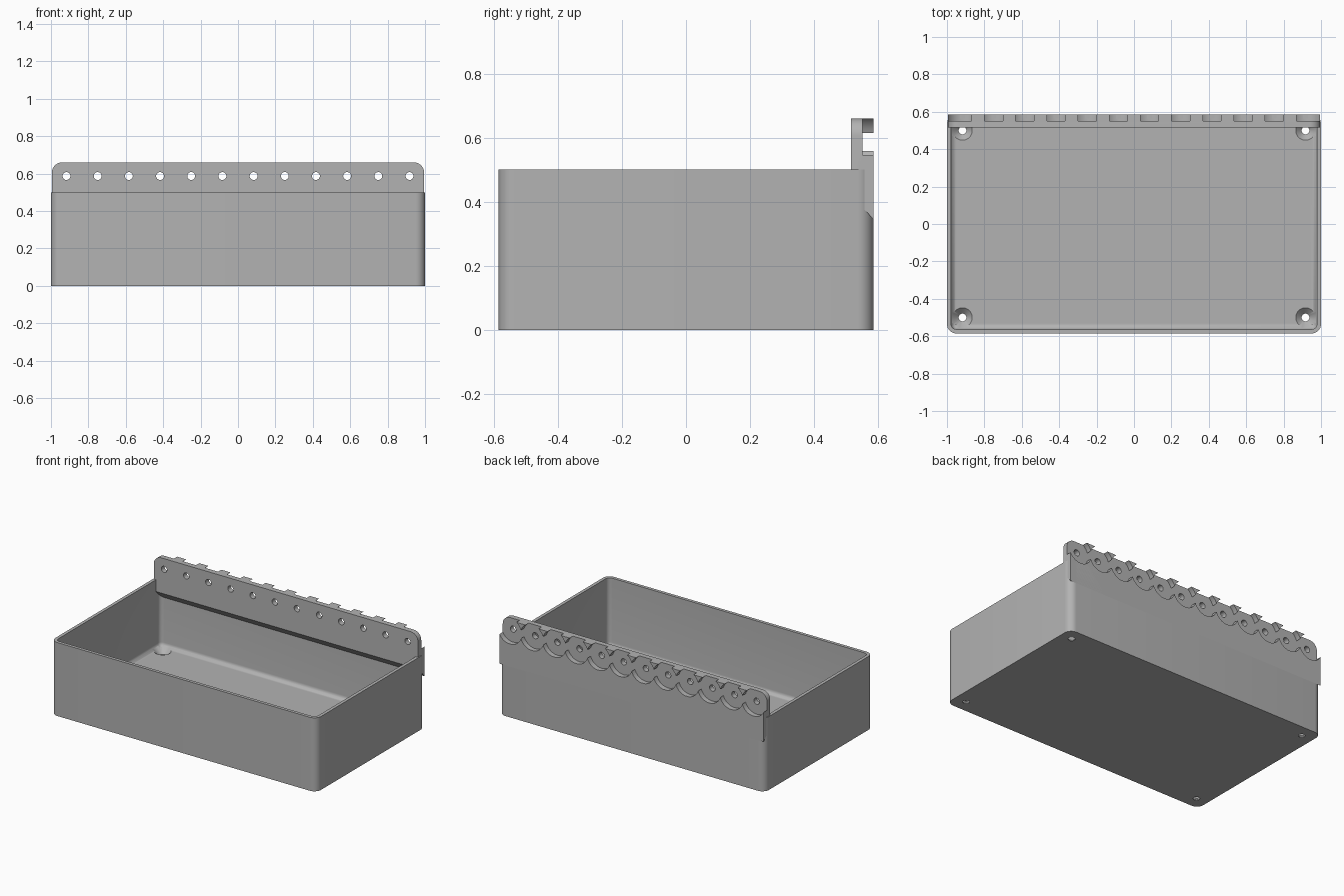
import bpy
import bmesh
import math
from mathutils import Vector, Matrix

if "Cube" in bpy.data.objects:
    bpy.data.objects.remove(bpy.data.objects["Cube"])

HALF_X, HALF_Y, HEIGHT = 1.0, 0.585, 0.5
WALL, FLOOR, CORNER = 0.022, 0.035, 0.05
PLATE_FRONT, PLATE_BACK, PLATE_TOP = 0.515, 0.55, 0.66
PIN_Z, PIN_R, SCALLOP_R, PINS = 0.587, 0.021, 0.088, 12

grey = bpy.data.materials.new("plain grey")
grey.use_nodes = True
color = (0.45, 0.45, 0.45, 1)
grey.diffuse_color = color
grey.node_tree.nodes["Principled BSDF"].inputs["Base Color"].default_value = color


def make_object(name, bm):
    bmesh.ops.recalc_face_normals(bm, faces=bm.faces)
    mesh = bpy.data.meshes.new(name)
    bm.to_mesh(mesh)
    bm.free()
    mesh.materials.append(grey)
    obj = bpy.data.objects.new(name, mesh)
    bpy.context.collection.objects.link(obj)
    return obj


def rounded_ring(bm, inset, z, steps=8):
    """Rounded rectangle of vertices, drawn in from the outer wall."""
    r = max(CORNER - inset, 0.012)
    cx, cy = HALF_X - inset - r, HALF_Y - inset - r
    ring = []
    for quarter, (sx, sy) in enumerate([(1, 1), (-1, 1), (-1, -1), (1, -1)]):
        for i in range(steps + 1):
            a = (quarter + i / steps) * math.pi / 2
            ring.append(bm.verts.new((sx * cx + r * math.cos(a),
                                      sy * cy + r * math.sin(a), z)))
    return ring


def add_cone(bm, location, r1, r2, depth, axis_y=False):
    turn = Matrix.Rotation(math.pi / 2, 4, "X") if axis_y else Matrix()
    bmesh.ops.create_cone(bm, cap_ends=True, segments=40, radius1=r1, radius2=r2,
                          depth=depth, matrix=Matrix.Translation(location) @ turn)


def cut(obj, bm):
    """Subtract the cutter mesh and bake the result."""
    cutter = make_object("cutter", bm)
    cutter.hide_render = True
    mod = obj.modifiers.new("cut", "BOOLEAN")
    mod.operation, mod.solver, mod.object = "DIFFERENCE", "EXACT", cutter
    mod.use_self = True
    graph = bpy.context.evaluated_depsgraph_get()
    obj.data = bpy.data.meshes.new_from_object(obj.evaluated_get(graph))
    obj.modifiers.clear()
    bpy.data.objects.remove(cutter)


# Open tray: outer wall, rim, inner wall and a filleted floor
bm = bmesh.new()
fillet = 0.028
sections = [(0, 0), (0, HEIGHT), (WALL, HEIGHT)]
for i in range(7):
    a = i / 6 * math.pi / 2
    sections.append((WALL + fillet * (1 - math.cos(a)),
                     FLOOR + fillet * (1 - math.sin(a))))
rings = [rounded_ring(bm, *s) for s in sections]
for low, high in zip(rings, rings[1:]):
    for i in range(len(low)):
        j = (i + 1) % len(low)
        bm.faces.new((low[i], low[j], high[j], high[i]))
bm.faces.new(rings[0])
bm.faces.new(rings[-1])
tray = make_object("tray", bm)

# Countersunk screw holes in the floor
bm = bmesh.new()
for x in (-0.917, 0.917):
    for y in (-0.5, 0.5):
        add_cone(bm, (x, y, 0), 0.021, 0.021, 0.03)
cut(tray, bm)
bm = bmesh.new()
for x in (-0.917, 0.917):
    for y in (-0.5, 0.5):
        add_cone(bm, (x, y, FLOOR - 0.01), 0.021, 0.063, 0.042)
cut(tray, bm)

# Hinge strip: rounded top corners, sloping underside
bm = bmesh.new()
bottom = 0.3
bmesh.ops.create_cube(bm, size=1)
bmesh.ops.scale(bm, verts=bm.verts,
                vec=(1.99, HALF_Y - PLATE_FRONT, PLATE_TOP - bottom))
bmesh.ops.translate(bm, verts=bm.verts,
                    vec=(0, (HALF_Y + PLATE_FRONT) / 2, (PLATE_TOP + bottom) / 2))
top_corners = [e for e in bm.edges
               if abs(e.verts[0].co.y - e.verts[1].co.y) > 0.01
               and e.verts[0].co.z > 0.6]
bmesh.ops.bevel(bm, geom=top_corners, offset=0.055, segments=8, profile=0.5,
                affect="EDGES")
bmesh.ops.bisect_plane(bm, geom=bm.verts[:] + bm.edges[:] + bm.faces[:],
                       plane_co=(0, PLATE_FRONT, 0.42),
                       plane_no=Vector((0, -0.075, -0.07)).normalized(),
                       clear_outer=True)
bmesh.ops.holes_fill(bm, edges=[e for e in bm.edges if e.is_boundary])
hinge = make_object("hinge_strip", bm)

# Round knuckle recesses in the back, then the pin holes
pin_xs = [-0.917 + i * 1.834 / (PINS - 1) for i in range(PINS)]
bm = bmesh.new()
for x in pin_xs:
    add_cone(bm, (x, PLATE_BACK + 0.1, PIN_Z), SCALLOP_R, SCALLOP_R, 0.2, True)
cut(hinge, bm)
bm = bmesh.new()
for x in pin_xs:
    add_cone(bm, (x, PLATE_BACK, PIN_Z), PIN_R, PIN_R, 0.3, True)
cut(hinge, bm)

# Smooth the curved walls, keep the edges crisp
for obj in (tray, hinge):
    bpy.ops.object.select_all(action="DESELECT")
    obj.select_set(True)
    bpy.context.view_layer.objects.active = obj
    bpy.ops.object.shade_smooth_by_angle(angle=math.radians(30))
